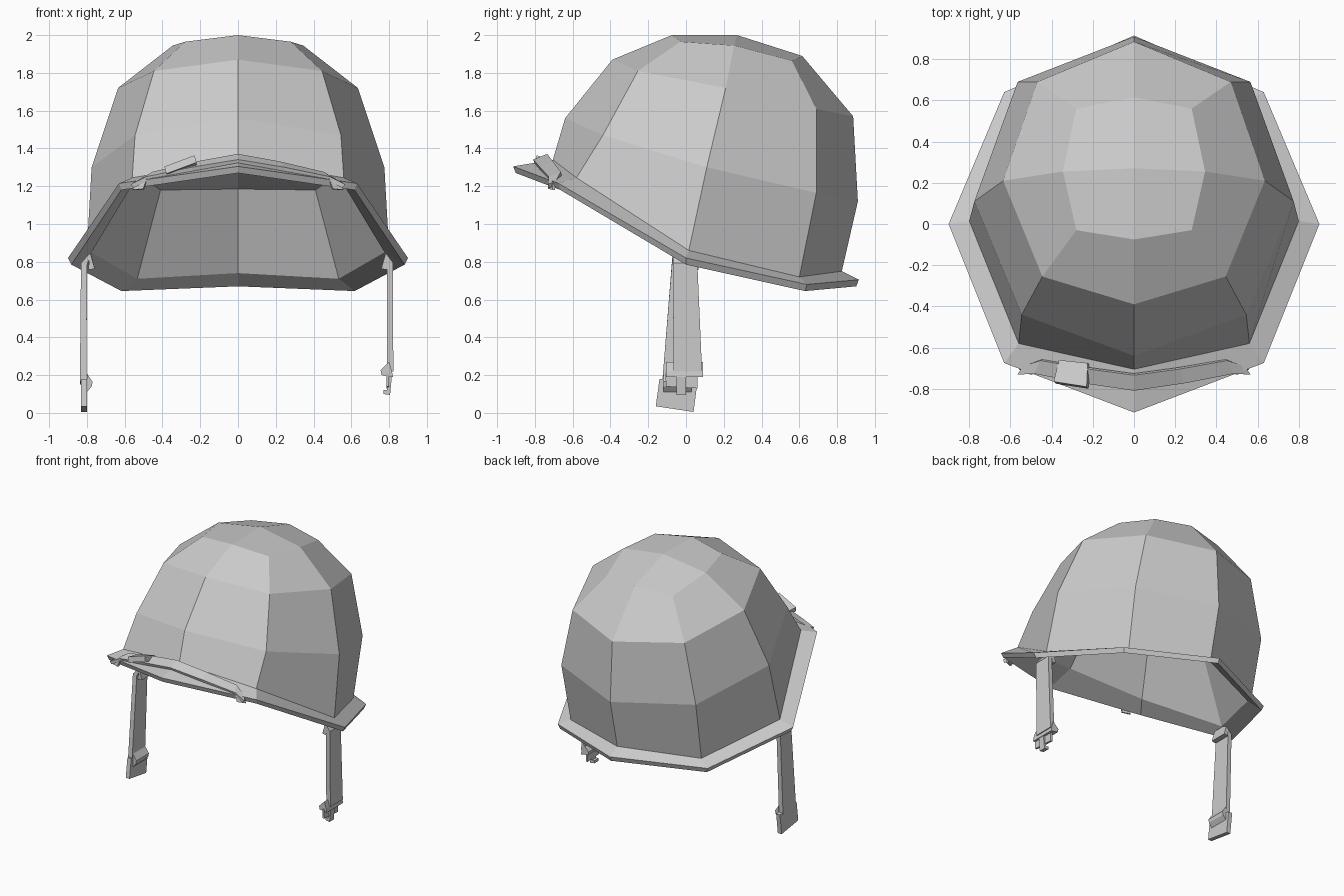
import bpy, bmesh
from mathutils import Vector

if "Cube" in bpy.data.objects:
    bpy.data.objects.remove(bpy.data.objects["Cube"])


def new_object(name, bm, thick=0):
    bmesh.ops.recalc_face_normals(bm, faces=bm.faces)
    me = bpy.data.meshes.new(name)
    bm.to_mesh(me)
    bm.free()
    ob = bpy.data.objects.new(name, me)
    bpy.context.collection.objects.link(ob)
    if thick:
        mod = ob.modifiers.new("Thickness", 'SOLIDIFY')
        mod.thickness = thick
        mod.offset = 0
    return ob


# Five points, front to back on one side, become a mirrored eight-point ring
def full_ring(half):
    return [Vector(p) for p in half] + [Vector((-x, y, z)) for x, y, z in half[3:0:-1]]


def shell(name, halves, apex=None, loop=False):
    bm = bmesh.new()
    rings = [[bm.verts.new(p) for p in full_ring(h)] for h in halves]
    if loop:
        rings.append(rings[0])
    for a, b in zip(rings, rings[1:]):
        for i in range(8):
            j = (i + 1) % 8
            bm.faces.new((a[i], a[j], b[j], b[i]))
    if apex:
        top = bm.verts.new(apex)
        r = rings[-1]
        for i in range(1, 8, 2):
            bm.faces.new((r[i - 1], r[i], r[(i + 1) % 8], top))
    return new_object(name, bm)


# Strip of quads between left and right edge points, thickened
def ribbon(name, rows, thick):
    bm = bmesh.new()
    vs = [[bm.verts.new(p) for p in row] for row in rows]
    for a, b in zip(vs, vs[1:]):
        bm.faces.new((a[0], a[1], b[1], b[0]))
    return new_object(name, bm, thick)


# Side-view or front-view outline extruded along one axis
def extrude_outline(name, pts, axis, lo, hi):
    bm = bmesh.new()

    def place(p, d):
        return (d, p[0], p[1]) if axis == 'x' else (p[0], d, p[1])
    f = bm.faces.new([bm.verts.new(place(p, lo)) for p in pts])
    ext = bmesh.ops.extrude_face_region(bm, geom=[f])
    step = Vector((hi - lo, 0, 0)) if axis == 'x' else Vector((0, hi - lo, 0))
    bmesh.ops.translate(bm, vec=step, verts=[v for v in ext['geom'] if isinstance(v, bmesh.types.BMVert)])
    return new_object(name, bm)


# Dome
base = [(0, -.705, 1.34), (.56, -.58, 1.245), (.80, .015, .86), (.55, .60, .72), (0, .825, .75)]
dome = [
    base,
    [(0, -.64, 1.56), (.545, -.44, 1.47), (.775, .11, 1.30), (.565, .69, 1.165), (0, .91, 1.12)],
    [(0, -.39, 1.87), (.445, -.255, 1.81), (.635, .21, 1.72), (.47, .69, 1.61), (0, .885, 1.57)],
    [(0, -.075, 2.0), (.28, -.03, 1.965), (.345, .255, 1.945), (.28, .56, 1.865), (0, .615, 1.89)],
]
shell("helmet_dome", dome, (0, .27, 2.0))

# Flared brim
edge = [(0, -.915, 1.305), (.63, -.675, 1.215), (.90, 0, .82), (.63, .64, .68), (0, .915, .705)]
edge_low = [(x * .98, y * .985, z - .035) for x, y, z in edge]
lip = [(x * .97, y * .97, z - .01) for x, y, z in base]
shell("brim", [base, edge, edge_low, lip], loop=True)

# Inner liner: tapered wall with a tilted ceiling
ceiling = [(0, -.47, 1.56), (.41, -.34, 1.48), (.57, .07, 1.29), (.41, .47, 1.18), (0, .63, 1.185)]
shell("liner", [lip, ceiling], (0, .08, 1.40))

# Strap lying across the front of the brim, ends hooked over the edge
half = [((.535, -.69, 1.215), (.56, -.73, 1.20)),
        ((.45, -.66, 1.265), (.48, -.725, 1.24)),
        ((.22, -.70, 1.32), (.24, -.77, 1.29))]
mirrored = [tuple((-x, y, z) for x, y, z in r) for r in reversed(half)]
ribbon("brim_strap", half + [((0, -.73, 1.36), (0, -.805, 1.33))] + mirrored, .024)
for s in (1, -1):
    ribbon("brim_strap_hook", [((s * .48, -.72, 1.24), (s * .545, -.70, 1.215)),
                               ((s * .50, -.725, 1.185), (s * .555, -.70, 1.18))], .015)

# Buckle on the brim strap
ribbon("brim_strap_buckle", [((-.36, -.665, 1.275), (-.385, -.77, 1.285)),
                             ((-.22, -.68, 1.305), (-.225, -.795, 1.345))], .04)

# Hanging chin straps, folded inwards under the brim
ribbon("chin_strap_right", [((.775, -.07, .76), (.775, .065, .76)),
                            ((.785, -.07, .83), (.785, .065, .83)),
                            ((.805, -.07, .79), (.805, .06, .79)),
                            ((.805, -.065, .22), (.805, .085, .22))], .034)
ribbon("chin_strap_left", [((-.775, -.07, .76), (-.775, .065, .76)),
                           ((-.785, -.07, .83), (-.785, .065, .83)),
                           ((-.815, -.075, .79), (-.815, .055, .79)),
                           ((-.82, -.125, .17), (-.82, .03, .15))], .034)

# Left strap end: tilted plate with a raised keeper
extrude_outline("strap_end_plate", [(-.14, .18), (-.16, .035), (.04, .005), (.06, .16)], 'x', -.832, -.80)
extrude_outline("strap_end_keeper", [(-.80, .21), (-.77, .165), (-.775, .14), (-.80, .11)], 'y', -.12, .03)

# Right strap end: cross bar, small plate and hook
extrude_outline("hook_bar", [(.82, .19), (.815, .22), (.80, .27), (.755, .225), (.76, .20)], 'y', -.105, .09)
extrude_outline("hook_plate", [(-.11, .21), (-.105, .14), (.06, .13), (.06, .20)], 'x', .785, .80)
extrude_outline("hook_prong", [(.79, .20), (.815, .20), (.805, .095), (.77, .10),
                               (.77, .12), (.79, .12)], 'y', -.05, .0)
